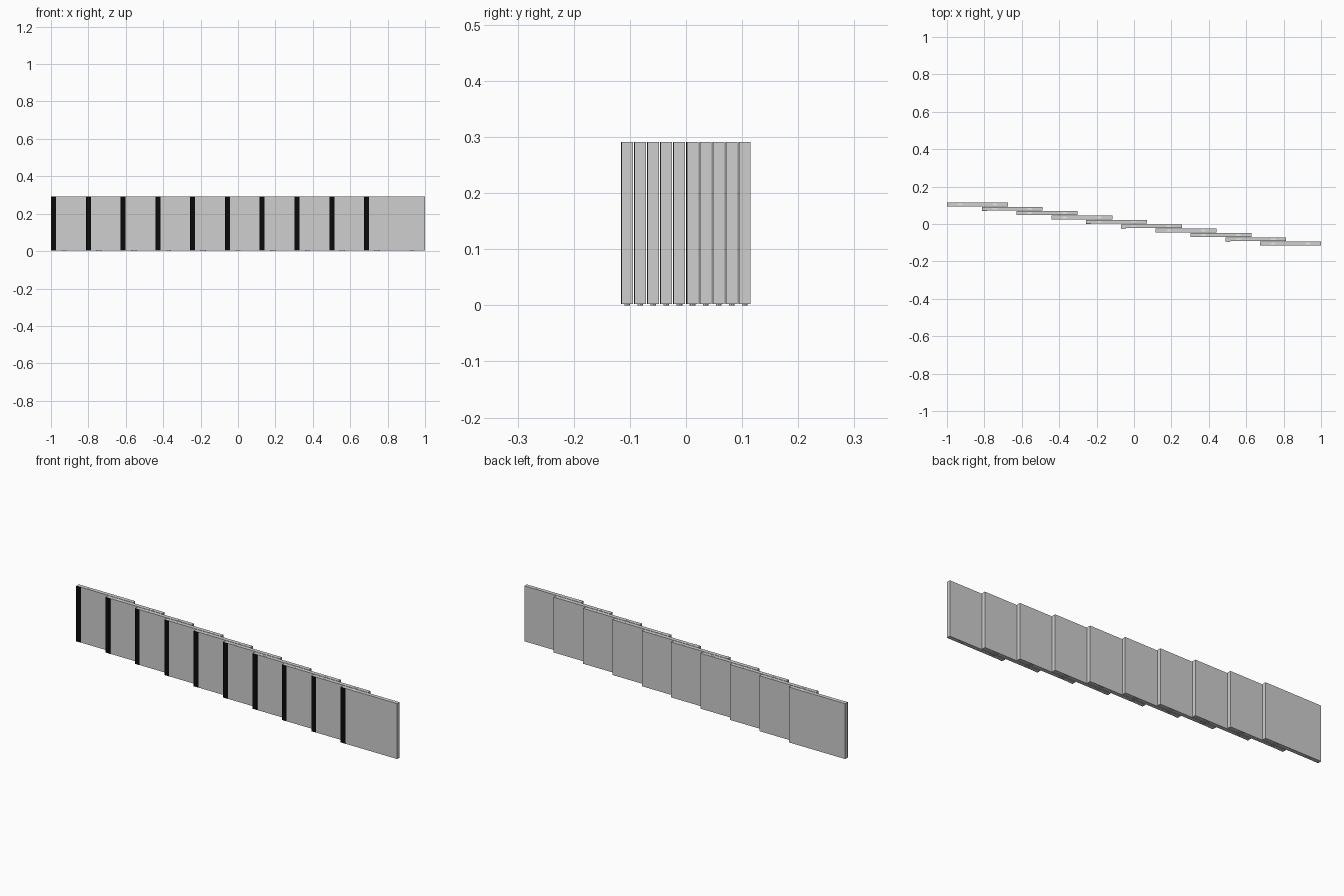
import bpy

if "Cube" in bpy.data.objects:
    bpy.data.objects.remove(bpy.data.objects["Cube"], do_unlink=True)

COUNT = 10
WIDTH, THICK, HEIGHT = 0.326, 0.0205, 0.291
DEPTH = 0.23
FOOT = 0.002
STEP_X = (2 - WIDTH) / (COUNT - 1)
STEP_Y = (DEPTH - THICK) / (COUNT - 1)


def material(name, value):
    m = bpy.data.materials.new(name)
    m.use_nodes = True
    m.diffuse_color = (value, value, value, 1)
    m.node_tree.nodes["Principled BSDF"].inputs["Base Color"].default_value = (value, value, value, 1)
    return m


grey = material("panel grey", 0.62)
black = material("seal black", 0.003)
white = material("roller white", 0.9)


def finish(name, mat):
    ob = bpy.context.object
    ob.name = name
    ob.data.materials.append(mat)
    return ob


def box(name, low, high, mat):
    centre = [(a + b) / 2 for a, b in zip(low, high)]
    bpy.ops.mesh.primitive_cube_add(size=1, location=centre)
    ob = finish(name, mat)
    ob.scale = [b - a for a, b in zip(low, high)]
    bpy.ops.object.transform_apply(location=False, rotation=False, scale=True)


def disc(name, x, y, low, high, mat):
    bpy.ops.mesh.primitive_cylinder_add(
        vertices=16, radius=1, depth=high - low, location=(x, y, (low + high) / 2))
    ob = finish(name, mat)
    ob.scale = (0.014, 0.005, 1)
    bpy.ops.object.transform_apply(location=False, rotation=False, scale=True)


# Overlapping sliding panels, stepping forward from right to left
for i in range(COUNT):
    x = -1 + i * STEP_X
    back = DEPTH / 2 - i * STEP_Y
    front = back - THICK
    n = i + 1
    box(f"panel_{n}", (x, front, FOOT), (x + WIDTH, back, HEIGHT), grey)

    # Thin dark seal along the front edge
    box(f"edge_seal_{n}", (x, front - 0.001, FOOT),
        (x + 0.027, front + 0.001, HEIGHT), black)

    # Small guides set in the top and bottom edges
    for side, offset in (("right", 0.07), ("left", WIDTH - 0.07)):
        y = (front + back) / 2
        disc(f"top_guide_{side}_{n}", x + offset, y, HEIGHT - 0.004, HEIGHT + 0.0005, white)
        disc(f"bottom_guide_{side}_{n}", x + offset, y, 0, FOOT + 0.004, grey)
